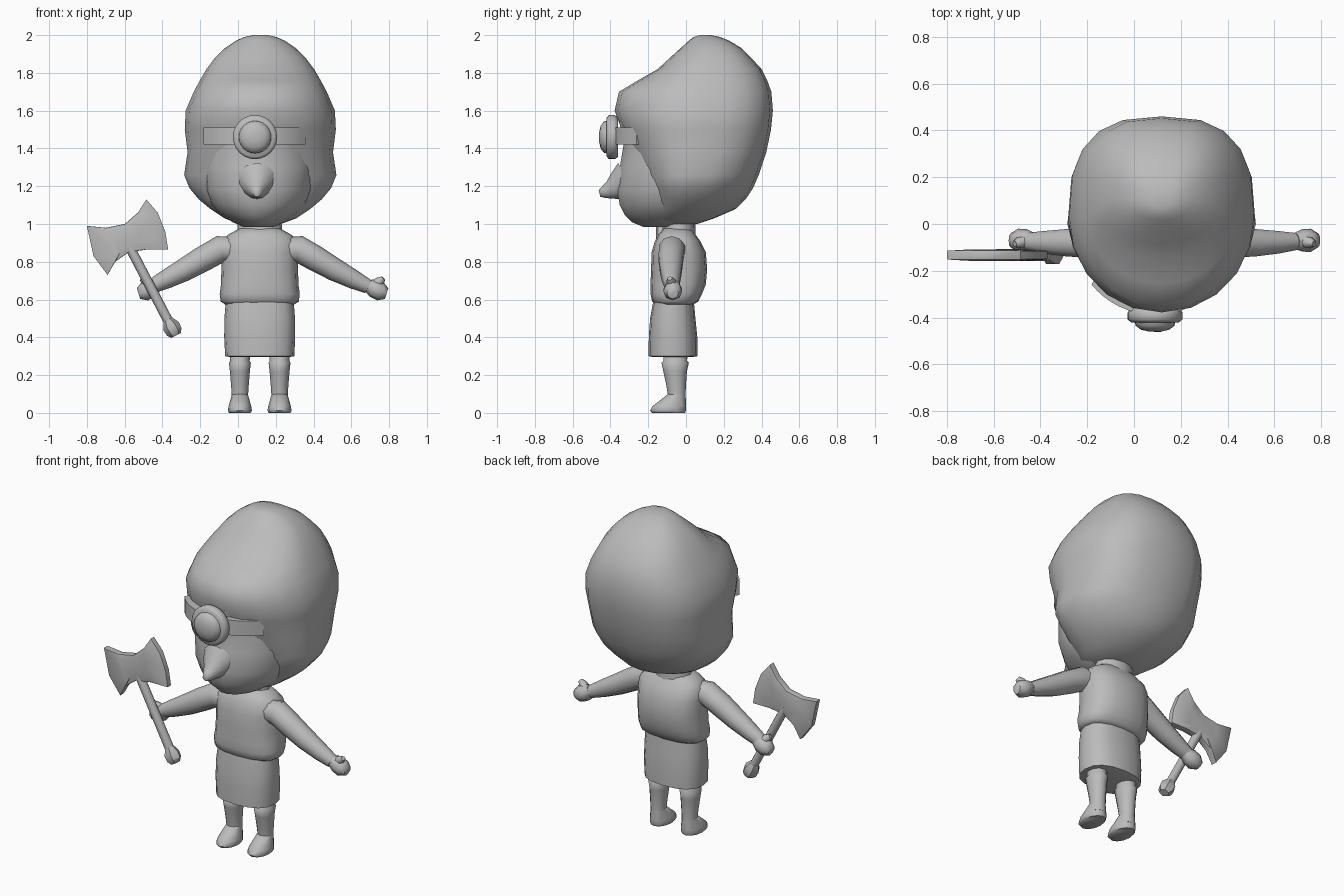
import bpy, bmesh, math
from mathutils import Vector

CX = 0.115  # symmetry line of the figure
grey = bpy.data.materials.new("clay_grey")
grey.diffuse_color = (0.5, 0.5, 0.5, 1)


def make(name, verts, faces, angle=60):
    me = bpy.data.meshes.new(name)
    me.from_pydata(verts, [], faces)
    bm = bmesh.new()
    bm.from_mesh(me)
    bmesh.ops.recalc_face_normals(bm, faces=bm.faces)
    bm.to_mesh(me)
    bm.free()
    me.materials.append(grey)
    me.shade_smooth()
    me.set_sharp_from_angle(angle=math.radians(angle))
    ob = bpy.data.objects.new(name, me)
    bpy.context.collection.objects.link(ob)
    return ob


def skin(name, rings, angle=60):
    """Join equal closed rings of points into a capped solid."""
    n = len(rings[0])
    faces = [(k * n + i, k * n + (i + 1) % n, (k + 1) * n + (i + 1) % n, (k + 1) * n + i)
             for k in range(len(rings) - 1) for i in range(n)]
    last = (len(rings) - 1) * n
    faces += [tuple(reversed(range(n))), tuple(range(last, last + n))]
    return make(name, [p for r in rings for p in r], faces, angle)


def stack(name, cx, rows, n=16, front=1.0, back=lambda z: 1.0, angle=60):
    """Horizontal rings; each row is z, half width, front y, back y, optional y of the widest point.
    Powers below 1 make that half boxier, above 1 more pointed."""
    rings = []
    for z, rx, yf, yb, *mid in rows:
        ym = mid[0] if mid else (yf + yb) / 2
        ring = []
        for i in range(n):
            a = 2 * math.pi * i / n
            c, s = math.cos(a), math.sin(a)
            p = back(z) if s > 0 else front
            c = math.copysign(abs(c) ** p, c)
            s = math.copysign(abs(s) ** p, s)
            ring.append((cx + rx * c, ym + s * (yb - ym if s > 0 else ym - yf), z))
        rings.append(ring)
    return skin(name, rings, angle)


def tube(name, path, n=10, angle=60):
    """Round limb along x,y,z,radius points, ring plane square to the path."""
    pts = [Vector(p[:3]) for p in path]
    whole = (pts[-1] - pts[0]).normalized()
    ref = Vector((0, 1, 0) if abs(whole.y) < 0.7 else (0, 0, 1))
    rings = []
    for k, p in enumerate(pts):
        t = (pts[min(k + 1, len(pts) - 1)] - pts[max(k - 1, 0)]).normalized()
        u = t.cross(ref).normalized()
        v = t.cross(u)
        rings.append([p + path[k][3] * (u * math.cos(2 * math.pi * i / n) + v * math.sin(2 * math.pi * i / n))
                      for i in range(n)])
    return skin(name, rings, angle)


# Head: large hair mass, boxier at the upper back, with face and nose in front
stack("hair", 0.118, [
    (1.00, .11, -.15, .06, -.04), (1.03, .19, -.20, .15, -.03), (1.08, .265, -.20, .265, .0),
    (1.13, .325, -.20, .315, .0), (1.19, .375, -.21, .355, .0), (1.26, .403, -.24, .385, .0),
    (1.38, .385, -.295, .425, .02), (1.50, .40, -.34, .45, .02), (1.60, .395, -.378, .46, .03),
    (1.70, .352, -.355, .452, .04), (1.76, .32, -.255, .43, .05), (1.82, .285, -.15, .40, .07),
    (1.88, .24, -.085, .345, .09), (1.93, .19, -.03, .295, .11), (1.97, .13, .015, .23, .11),
    (1.99, .085, .04, .18, .11), (2.0, .04, .07, .13, .10)], n=20, front=.98,
    back=lambda z: 1 - .26 * min(1, max(0, (z - 1.1) / .25)), angle=80)
stack("face", 0.11, [
    (.985, .08, -.23, .0, -.08), (1.01, .14, -.29, .0, -.08), (1.05, .20, -.33, .0, -.08),
    (1.10, .25, -.355, .0, -.08), (1.18, .285, -.37, .0, -.08), (1.30, .295, -.355, .0, -.08),
    (1.42, .29, -.335, .0, -.06), (1.55, .27, -.36, .0, -.05)], n=18, front=1.06)
tube("nose", [(.1, -.31, 1.225, .11), (.1, -.36, 1.20, .078), (.1, -.40, 1.18, .05),
              (.1, -.435, 1.168, .032), (.1, -.458, 1.162, .018)], n=12)

# Headband with a single round lens
band = []
for i in range(17):
    a = math.radians(218 + 103 * i / 16)
    band.append([(.09 + rx * math.cos(a), -.05 + ry * math.sin(a), z)
                 for rx, ry, z in ((.30, .25, 1.42), (.345, .338, 1.42), (.345, .338, 1.512), (.30, .25, 1.512))])
skin("headband", band, 40)
tube("lens_rim", [(.09, -.36, 1.46, .105), (.09, -.378, 1.46, .117), (.09, -.408, 1.46, .117),
                  (.09, -.42, 1.46, .103)], n=24)
tube("lens", [(.09, -.41, 1.46, .088), (.09, -.435, 1.46, .083), (.09, -.452, 1.46, .06),
              (.09, -.46, 1.46, .025)], n=24)

# Neck, tunic, skirt
boxy = lambda z: .82
stack("neck", CX, [(.88, .14, -.14, .06), (.95, .118, -.125, .05), (1.05, .115, -.12, .05)], n=12)
stack("tunic", CX, [
    (.575, .185, -.16, .04), (.59, .207, -.18, .065), (.63, .212, -.188, .085), (.68, .205, -.188, .105),
    (.76, .203, -.185, .112), (.85, .203, -.182, .105), (.91, .20, -.165, .075), (.945, .165, -.145, .05),
    (.975, .11, -.12, .03)], n=16, front=.82, back=boxy)
stack("skirt", CX, [
    (.295, .15, -.17, .03), (.30, .183, -.198, .06), (.40, .188, -.197, .06), (.50, .187, -.19, .05),
    (.61, .178, -.17, .04)], n=16, front=.8, back=boxy)

# Legs with cuffs and feet, then arms with fists
for s, label in ((-1, "right"), (1, "left")):
    x = CX + s * .105
    stack(label + "_leg", x, [
        (.035, .046, -.09, 0), (.09, .043, -.095, -.003), (.15, .047, -.105, 0), (.22, .053, -.12, .005),
        (.265, .058, -.13, .015), (.275, .052, -.118, .006), (.34, .055, -.12, .01)], n=12)
    stack(label + "_foot", x, [
        (.0, .057, -.18, -.005), (.012, .064, -.19, 0), (.035, .06, -.178, 0),
        (.06, .053, -.145, 0), (.10, .042, -.095, -.003)], n=12)
    tube(label + "_arm", [
        (CX + s * .10, -.07, .865, .065), (CX + s * .21, -.075, .866, .072), (CX + s * .30, -.08, .815, .068),
        (CX + s * .40, -.08, .757, .061), (CX + s * .50, -.078, .705, .05), (CX + s * .575, -.075, .668, .038)])
    reach = .02 if s > 0 else -.01
    tube(label + "_fist", [
        (CX + s * (.555 + reach), -.073, .677, .036), (CX + s * (.585 + reach), -.07, .658, .048),
        (CX + s * (.62 + reach), -.07, .642, .05), (CX + s * (.652 + reach), -.07, .632, .03)], n=8)
    tube(label + "_thumb", [(CX + s * (.58 + reach), -.07, .67, .028), (CX + s * (.615 + reach), -.08, .695, .026),
                            (CX + s * (.635 + reach), -.085, .712, .014)], n=6)

# Axe: shaft, pommel, double blade
tube("axe_handle", [(-.585, -.132, .90, .026), (-.345, -.132, .44, .026)], n=8)
tube("axe_pommel", [(-.372, -.132, .495, .026), (-.355, -.132, .46, .046),
                    (-.338, -.132, .43, .044), (-.328, -.132, .41, .028)], n=6, angle=30)
outline = [(-.8, .99), (-.70, .98), (-.6, 1.0), (-.53, 1.06), (-.485, 1.13), (-.425, 1.06), (-.385, .96),
           (-.37, .865), (-.48, .865), (-.58, .85), (-.65, .80), (-.69, .73), (-.765, .83)]
mid = (-.585, .925)
layers = []
for y, k in ((-.025, .5), (-.019, .98), (-.016, 1), (.016, 1), (.019, .98), (.025, .5)):
    layers.append([(mid[0] + (x - mid[0]) * k, -.133 + y, mid[1] + (z - mid[1]) * k) for x, z in outline])
skin("axe_blade", layers, 50)
